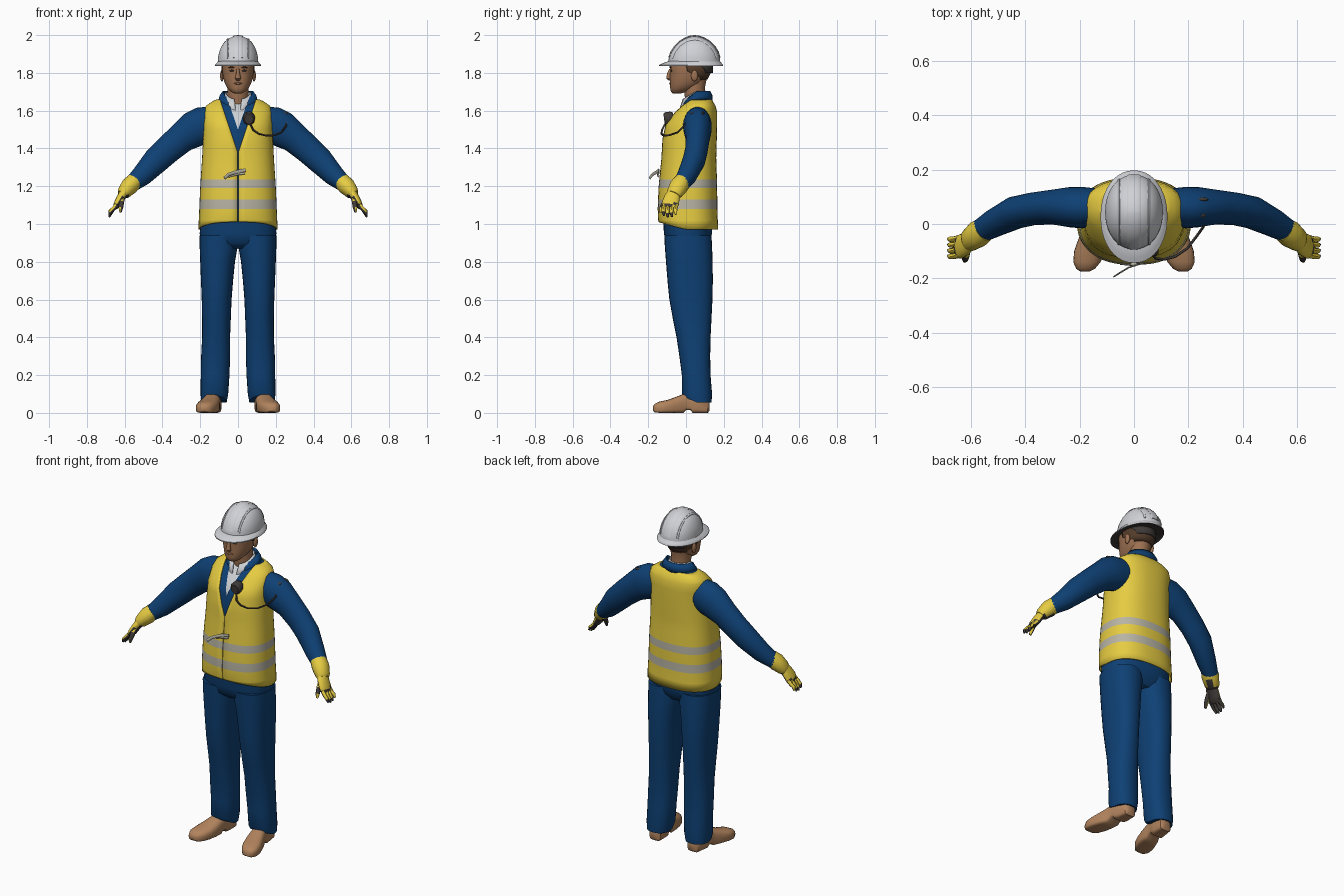
import bpy, bmesh, math
from mathutils import Vector as V

COLOURS = {"yellow": (230, 204, 66), "blue": (14, 64, 116), "skin": (158, 114, 82),
           "tan": (178, 132, 94), "helmet_white": (208, 209, 214), "stripe_grey": (184, 180, 164),
           "charcoal": (62, 58, 56), "hair_brown": (84, 60, 42), "shirt_white": (205, 208, 212)}
MATS = {}
for key, rgb in COLOURS.items():
    MATS[key] = bpy.data.materials.new(key)
    MATS[key].diffuse_color = [((c / 255 + 0.055) / 1.055) ** 2.4 for c in rgb] + [1]


def build(name, shells, colours, rule=None, sheet=False, mirror=False, thick=0):
    """Skin lists of rings; closed shells get end caps, sheets stay open."""
    bm = bmesh.new()
    for rings in shells:
        rows = [[bm.verts.new(p) for p in r] for r in rings]
        n = len(rows[0])
        for a, b in zip(rows, rows[1:]):
            for j in range(n - 1 if sheet else n):
                k = (j + 1) % n
                bm.faces.new((a[j], a[k], b[k], b[j]))
        if not sheet:
            bm.faces.new(rows[0][::-1])
            bm.faces.new(rows[-1])
    if not sheet:
        bmesh.ops.recalc_face_normals(bm, faces=bm.faces)
    bm.normal_update()
    if rule:
        for f in bm.faces:
            f.material_index = rule(f.calc_center_median(), f.normal)
    me = bpy.data.meshes.new(name)
    bm.to_mesh(me)
    bm.free()
    for c in colours:
        me.materials.append(MATS[c])
    ob = bpy.data.objects.new(name, me)
    bpy.context.collection.objects.link(ob)
    if thick:
        m = ob.modifiers.new("thickness", "SOLIDIFY")
        m.thickness, m.offset = thick, -1
    if mirror:
        ob.modifiers.new("mirror", "MIRROR")
    return ob


def ring(z, rx, yf, yb, n=2.0, seg=32, xc=0, a0=0, a1=None, sheet=False, dip=0):
    """Level superellipse from front (-y) round through +x."""
    yc, ry = (yf + yb) / 2, (yb - yf) / 2
    a1 = 2 * math.pi - a0 if a1 is None else a1
    pts = []
    for i in range(seg + 1 if sheet else seg):
        a = a0 + (a1 - a0) * i / seg
        s, c = math.sin(a), math.cos(a)
        pts.append(V((xc + rx * math.copysign(abs(s) ** (2 / n), s),
                      yc - ry * math.copysign(abs(c) ** (2 / n), c), z + dip * max(0, c))))
    return pts


def tube(path, radii, ref=(0, 1, 0), seg=16):
    """Rings across a path; radii are (along ref, across ref)."""
    path = [V(p) for p in path]
    out = []
    for i, p in enumerate(path):
        t = (path[min(i + 1, len(path) - 1)] - path[max(i - 1, 0)]).normalized()
        u = V(ref)
        u = (u - u.dot(t) * t).normalized()
        w = t.cross(u)
        r = radii[i] if isinstance(radii, list) else radii
        out.append([p + u * r[0] * math.cos(a) + w * r[1] * math.sin(a)
                    for a in (2 * math.pi * k / seg for k in range(seg))])
    return out


def ball(c, r, seg=12):
    """Ellipsoid as stacked rings."""
    out = []
    for i in range(9):
        h = math.pi * (0.03 + 0.94 * i / 8)
        s = math.sin(h)
        out.append(ring(c[2] - r[2] * math.cos(h), r[0] * s, c[1] - r[1] * s, c[1] + r[1] * s,
                        seg=seg, xc=c[0]))
    return out


# Torso shape shared by shirt, jacket and vest: z, half width, front y, back y
TORSO = [(0.97, .21, -.145, .17), (1.08, .205, -.15, .166), (1.2, .2, -.145, .165),
         (1.35, .19, -.13, .16), (1.45, .185, -.125, .163), (1.53, .184, -.11, .165),
         (1.59, .182, -.065, .165), (1.625, .17, -.03, .157), (1.65, .135, 0, .142),
         (1.67, .09, .01, .125)]
LEVELS = [.97, 1.02, 1.08, 1.13, 1.19, 1.235, 1.3, 1.35, 1.38, 1.42, 1.45, 1.5, 1.53, 1.56,
          1.59, 1.61, 1.625, 1.64, 1.65, 1.66, 1.67]


def torso(inset, opening, lo, hi, hem=0):
    rings = []
    for z in [z for z in LEVELS if lo <= z <= hi]:
        k = max(i for i in range(len(TORSO) - 1) if TORSO[i][0] <= z)
        p, q = TORSO[k], TORSO[k + 1]
        f = (z - p[0]) / (q[0] - p[0])
        rx, yf, yb = (p[i] + f * (q[i] - p[i]) for i in (1, 2, 3))
        rx -= inset
        w = min(max(opening(z), 0), rx * .9)
        rings.append(ring(z, rx, yf + inset, yb - inset, 2.4, 48, a0=math.asin((w / rx) ** 1.2),
                          sheet=True, dip=hem if z == lo else 0))
    return rings


build("shirt", [torso(.016, lambda z: 0, 1.3, 1.67)], ["shirt_white"], sheet=True)
build("jacket", [torso(.009, lambda z: (z - 1.5) / .16 * .055, 1.02, 1.67)], ["blue"], sheet=True)
build("vest", [torso(0, lambda z: .002 + max(0, z - 1.38) / .27 * .09, .97, 1.66, .04)],
      ["yellow", "stripe_grey"], lambda c, n: int(1.08 < c.z < 1.13 or 1.19 < c.z < 1.235),
      sheet=True, thick=.006)

# Collars
build("jacket_collar", [[ring(1.65, .105, -.03, .14, a0=.5, sheet=True, dip=-.05),
                         ring(1.68, .098, -.025, .14, a0=.55, sheet=True, dip=-.05),
                         ring(1.705, .08, -.01, .128, a0=.65, sheet=True, dip=-.05)]],
      ["blue"], sheet=True, thick=.008)
build("shirt_collar", [[ring(1.64, .085, -.045, .12, a0=.12, sheet=True, dip=-.06),
                        ring(1.70, .066, -.02, .112, a0=.3, sheet=True, dip=-.04)]],
      ["shirt_white"], sheet=True, thick=.005)

# Trousers: z, inner x, outer x, front y, back y
LEG = [(.055, .06, .195, -.015, .135), (.1, .052, .198, -.022, .138), (.2, .045, .197, -.022, .13),
       (.3, .042, .195, -.035, .128), (.4, .042, .19, -.05, .13), (.5, .038, .19, -.07, .135),
       (.6, .034, .192, -.088, .14), (.7, .026, .196, -.098, .142), (.8, .016, .2, -.106, .141),
       (.88, .002, .203, -.112, .138), (.94, .0, .203, -.115, .135)]
build("trouser_legs", [[ring(z, (b - a) / 2, f, k, 2.3, 28, (a + b) / 2, dip=.035 if z < .06 else 0)
                        for z, a, b, f, k in LEG]], ["blue"], mirror=True)
build("trouser_hips", [[ring(z, r, f, k, 2.5, 36) for z, r, f, k in
                        ((.87, .1, -.07, .1), (.9, .19, -.105, .125), (.95, .203, -.117, .138),
                         (1.1, .19, -.125, .14))]], ["blue"])

# Boots: y, centre x, half width, bottom z, top z
BOOT = [(.125, .125, .022, .012, .06), (.115, .126, .036, 0, .08), (.06, .13, .043, 0, .105),
        (.035, .133, .043, 0, .108), (.025, .135, .042, .014, .108), (0, .138, .043, .014, .105),
        (-.015, .141, .046, 0, .1), (-.06, .152, .054, 0, .082), (-.1, .163, .057, 0, .068),
        (-.14, .173, .05, 0, .06), (-.165, .178, .034, .003, .048), (-.175, .18, .016, .01, .035)]


def boot_ring(y, xc, w, z0, z1):
    pts = []
    for i in range(20):
        c, s = math.cos(i * math.pi / 10), math.sin(i * math.pi / 10)
        e = .8 if s > 0 else .4
        pts.append(V((xc + w * math.copysign(abs(c) ** e, c), y,
                      (z0 + z1) / 2 + (z1 - z0) / 2 * math.copysign(abs(s) ** e, s))))
    return pts


build("boots", [[boot_ring(*b) for b in BOOT]], ["tan"], mirror=True)

# Sleeves
build("sleeves", [tube([(.13, .06, 1.535), (.19, .06, 1.52), (.235, .062, 1.5), (.3, .062, 1.455),
                        (.37, .056, 1.395), (.435, .042, 1.335), (.51, .005, 1.255),
                        (.575, -.032, 1.2)],
                       [(.07, .09), (.076, .1), (.074, .096), (.064, .08), (.06, .074),
                        (.06, .07), (.052, .056), (.042, .04)], seg=24)], ["blue"], mirror=True)

# Gloves: cuff, hand, fingers and thumb; dark palm side, tips and knuckle band
OUT = V((.8, 0, .6))


def glove_rule(c, n):
    if c.z > 1.155:
        return 0
    return int(n.dot(OUT) < -.1 or c.z < 1.06 or 1.098 < c.z < 1.112)


glove = [tube([(.55, -.02, 1.225), (.575, -.038, 1.2), (.605, -.06, 1.165), (.613, -.066, 1.155)],
              [(.046, .044), (.05, .047), (.043, .036), (.036, .026)]),
         tube([(.6, -.06, 1.17), (.62, -.074, 1.14), (.636, -.082, 1.112), (.643, -.085, 1.098),
               (.652, -.088, 1.085)],
              [(.034, .025), (.042, .022), (.045, .02), (.043, .018), (.036, .012)])]
for i in range(4):
    y, drop = -.117 + .021 * i, (.008, 0, .002, .014)[i]
    glove.append(tube([(.642, y + .003, 1.1), (.662, y - .002, 1.078), (.676, y - .002, 1.055 + drop),
                       (.682, y, 1.036 + drop)],
                      [(.011, .012), (.0105, .011), (.01, .01), (.005, .005)], seg=8))
glove.append(tube([(.612, -.085, 1.145), (.617, -.113, 1.115), (.62, -.13, 1.085), (.622, -.137, 1.062)],
                  [(.014, .015), (.014, .014), (.012, .012), (.006, .006)], (1, 0, 0), 8))
build("gloves", glove, ["yellow", "charcoal"], glove_rule, mirror=True)

# Head, neck, ears and nose
build("neck", [[ring(1.6, .062, .0, .12), ring(1.66, .055, -.005, .108), ring(1.72, .055, -.012, .1),
                ring(1.77, .058, -.01, .11)]], ["skin"])
HEAD = [(1.692, .022, -.07, -.025), (1.7, .038, -.08, .01), (1.72, .057, -.084, .05),
        (1.745, .07, -.084, .09), (1.78, .08, -.086, .118), (1.81, .083, -.083, .128),
        (1.835, .084, -.088, .13), (1.87, .082, -.08, .13)]
build("head", [[ring(*h, n=2.2) for h in HEAD]], ["skin"])
build("nose", [tube([(0, -.083, 1.82), (0, -.09, 1.795), (0, -.092, 1.772), (0, -.083, 1.762)],
                    [(.007, .006), (.01, .011), (.016, .013), (.011, .006)], (1, 0, 0), 10)], ["skin"])
build("ears", [ball((.085, .045, 1.785), (.01, .018, .03))], ["skin"], mirror=True)
build("lips", [ball((0, -.081, 1.744), (.022, .008, .006))], ["skin"])
build("eyes", [ball((.033, -.078, 1.812), (.013, .005, .005))], ["charcoal"], mirror=True)
build("eyebrows", [ball((.034, -.082, 1.829), (.018, .006, .004))], ["hair_brown"], mirror=True)
build("hair", [[ring(z, r, -.088, b, 2.2, a0=a, sheet=True) for z, r, b, a in
                ((1.765, .072, .114, 2.2), (1.79, .086, .127, 1.75), (1.81, .088, .134, 1.45),
                 (1.86, .089, .136, 1.35))]], ["hair_brown"], sheet=True, thick=.006)

# Hard hat: dome, brim, ribs, dark lining and nape strap
DOME = [(1.85, .106, -.094, .182), (1.88, .106, -.091, .18), (1.91, .1, -.08, .171),
        (1.94, .088, -.06, .153), (1.965, .071, -.035, .128), (1.983, .048, -.005, .098),
        (1.992, .027, .018, .072), (1.995, .006, .04, .05)]
build("helmet_dome", [[ring(*d, n=2.1, seg=40) for d in DOME]], ["helmet_white"])
build("helmet_brim", [[ring(1.862, .105, -.093, .181, 2.1, 40), ring(1.85, .115, -.125, .19, 2.1, 40),
                       ring(1.842, .123, -.143, .197, 2.1, 40), ring(1.836, .123, -.143, .197, 2.1, 40),
                       ring(1.844, .104, -.092, .18, 2.1, 40)]], ["helmet_white", "charcoal"],
      lambda c, n: int(n.z < -.3))
arc = [(0, d[2] + .002, d[0]) for d in DOME[1:]] + [(0, d[3] - .002, d[0]) for d in DOME[:0:-1]]
build("helmet_centre_rib", [tube(arc, (.026, .005), (1, 0, 0), 12)], ["helmet_white"])
side_arc = [(.055, p[1] * .86 + .006, 1.85 + (p[2] - 1.85) * .86) for p in arc]
build("helmet_side_ribs", [tube(side_arc, (.006, .008), (1, 0, 0), 8)], ["helmet_white"], mirror=True)
build("nape_strap", [[ring(z, .092, -.09, .142, a0=a, sheet=True) for z, a in
                      ((1.8, 2.35), (1.825, 2.2), (1.85, 1.9))]], ["charcoal"], sheet=True, thick=.005)

# Radio microphone with cord and shoulder clips
build("radio", [tube([(.058, -.07, 1.56), (.058, -.082, 1.56), (.058, -.108, 1.557), (.058, -.116, 1.556)],
                     [(.028, .032), (.033, .037), (.032, .036), (.024, .028)], (1, 0, 0), 10)], ["charcoal"])
build("radio_cord", [tube([(.065, -.11, 1.53), (.08, -.127, 1.498), (.11, -.13, 1.478), (.15, -.12, 1.468),
                           (.195, -.09, 1.47), (.23, -.045, 1.485), (.255, -.01, 1.52),
                           (.258, .012, 1.555), (.25, .04, 1.582)], (.005, .005), (.1, .2, 1), 8)],
      ["charcoal"])
build("shoulder_clips", [ball((.25, .035, 1.583), (.014, .012, .01)),
                         ball((.245, .09, 1.582), (.03, .008, .014))], ["charcoal"])

# Vest tie
build("vest_tie", [tube([(.04, -.143, 1.285), (.01, -.15, 1.28), (-.02, -.16, 1.272), (-.05, -.178, 1.262),
                         (-.072, -.192, 1.242)], (.009, .003), (0, 0, 1), 8),
                   tube([(.035, -.144, 1.268), (0, -.152, 1.265), (-.05, -.147, 1.252)],
                        (.006, .003), (0, 0, 1), 8),
                   ball((.0, -.148, 1.275), (.014, .008, .012))], ["stripe_grey"])

for ob in bpy.context.collection.objects:
    ob.select_set(True)
    bpy.context.view_layer.objects.active = ob
bpy.ops.object.shade_smooth_by_angle(angle=math.radians(45))
